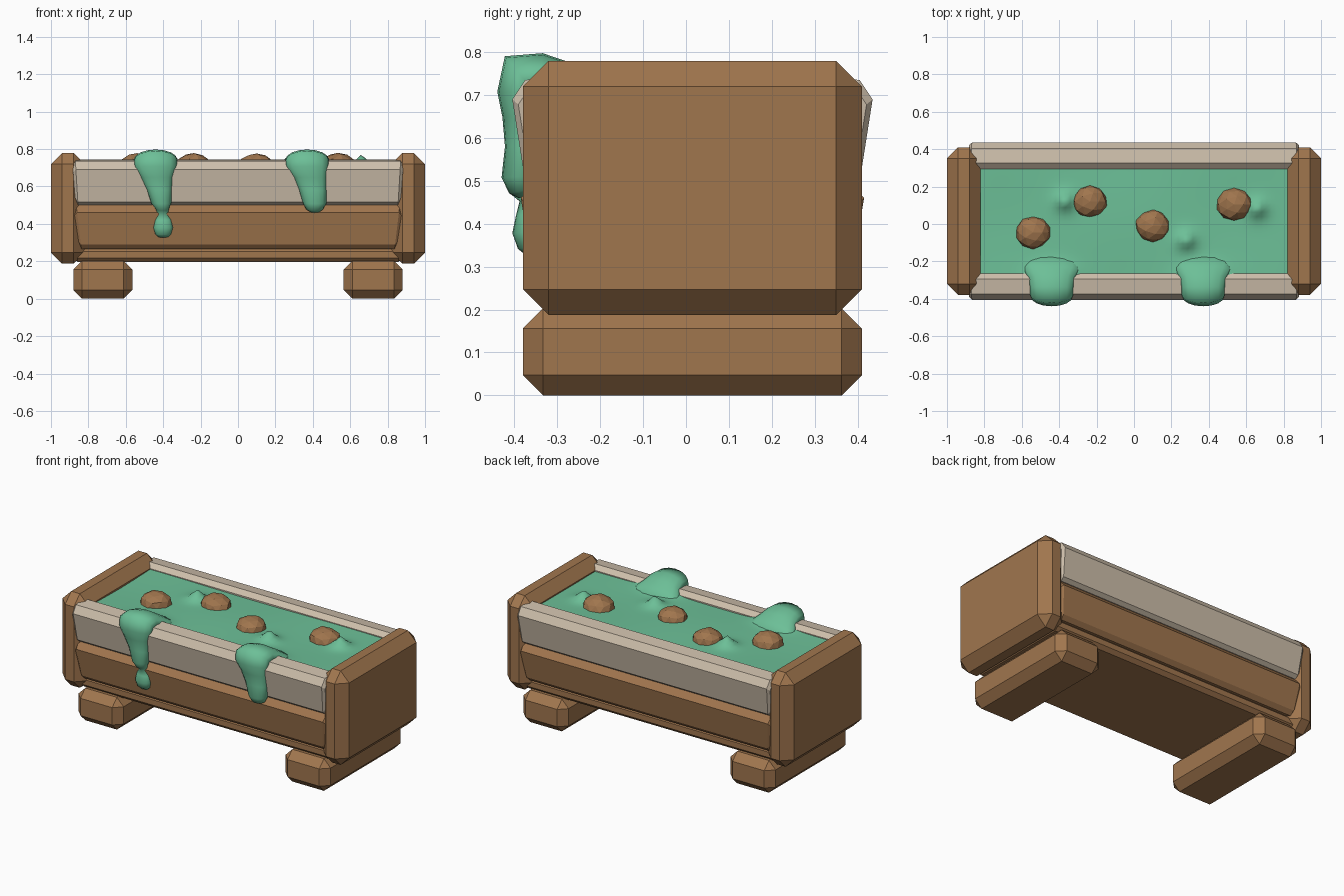
import bpy, bmesh, math, random
from mathutils import Vector

if "Cube" in bpy.data.objects:
    bpy.data.objects.remove(bpy.data.objects["Cube"])
random.seed(4)


def material(name, rgb):
    linear = [(c / 255) ** 2.2 for c in rgb] + [1]
    m = bpy.data.materials.new(name)
    m.use_nodes = True
    m.diffuse_color = linear
    m.node_tree.nodes["Principled BSDF"].inputs["Base Color"].default_value = linear
    return m


wood = material("brown wood", (159, 117, 79))
pale = material("pale grey wood", (204, 189, 169))
slime = material("green slime", (108, 190, 150))


def finish(name, bm, mat, smooth=False):
    bmesh.ops.recalc_face_normals(bm, faces=bm.faces)
    mesh = bpy.data.meshes.new(name)
    bm.to_mesh(mesh)
    bm.free()
    mesh.materials.append(mat)
    if smooth:
        mesh.shade_smooth()
    ob = bpy.data.objects.new(name, mesh)
    bpy.context.collection.objects.link(ob)


def block(name, low, high, chamfer, mat):
    bm = bmesh.new()
    bmesh.ops.create_cube(bm, size=1)
    for v in bm.verts:
        v.co = Vector([(a + b) / 2 + c * (b - a) for a, b, c in zip(low, high, v.co)])
    bmesh.ops.bevel(bm, geom=bm.edges[:], offset=chamfer, segments=1, affect='EDGES')
    finish(name, bm, mat)


def loft(bm, rings):
    rows = [[bm.verts.new(p) for p in ring] for ring in rings]
    n = len(rows[0])
    for a, b in zip(rows, rows[1:]):
        for i in range(n):
            bm.faces.new((a[i], a[(i + 1) % n], b[(i + 1) % n], b[i]))
    bm.faces.new(rows[0])
    bm.faces.new(rows[-1])


# Plank from a (y, z) profile, chamfered at both ends and narrowing downward
def plank(name, profile, half, mat, taper, back):
    if back:
        profile = [(0.03 - y, z) for y, z in profile]
    cy = sum(p[0] for p in profile) / len(profile)
    cz = sum(p[1] for p in profile) / len(profile)
    top = max(p[1] for p in profile)
    rings = []
    for side, inset, shrink in ((-1, 0, 0.8), (-1, 0.015, 1), (1, 0.015, 1), (1, 0, 0.8)):
        rings.append([(side * (half - inset - taper * (top - z)),
                       cy + (y - cy) * shrink, cz + (z - cz) * shrink) for y, z in profile])
    bm = bmesh.new()
    loft(bm, rings)
    finish(name, bm, mat)


# End boards and feet
for side, label in ((-1, "right"), (1, "left")):
    xs = sorted((side * 0.82, side * 1.0))
    block(label + "_end_board", (xs[0], -0.38, 0.187), (xs[1], 0.41, 0.78), 0.06, wood)
    xs = sorted((side * 0.565, side * 0.88))
    block(label + "_foot", (xs[0], -0.38, 0), (xs[1], 0.41, 0.203), 0.047, wood)

# Floor and side planks
block("floor_board", (-0.88, -0.33, 0.197), (0.88, 0.36, 0.275), 0.022, wood)
rail = [(-0.405, 0.69), (-0.375, 0.735), (-0.295, 0.745), (-0.265, 0.72),
        (-0.265, 0.5), (-0.355, 0.5), (-0.378, 0.518)]
lower = [(-0.385, 0.46), (-0.35, 0.5), (-0.25, 0.5), (-0.25, 0.265),
         (-0.335, 0.265), (-0.358, 0.29)]
for label, back in (("front", False), ("back", True)):
    plank(label + "_top_rail", rail, 0.885, pale, 0.06, back)
    plank(label + "_lower_plank", lower, 0.88, wood, 0.12, back)

# Slime surface with small pointed peaks and swells feeding the drips
peaks = [(-0.37, 0.12), (0.28, -0.09), (0.66, 0.08)]
bm = bmesh.new()
bmesh.ops.create_grid(bm, x_segments=64, y_segments=24, size=1)
for v in bm.verts:
    x, y = v.co.x * 0.84, 0.015 + v.co.y * 0.29
    z = 0.713 + 0.005 * math.sin(5 * x + 2) * math.cos(7 * y)
    for px, py in peaks:
        z += 0.066 * math.exp(-(math.hypot(x - px, y - py) / 0.04) ** 1.4)
    for px in (-0.43, 0.37):
        z += 0.05 * math.exp(-((x - px) / 0.11) ** 2 - ((y + 0.29) / 0.07) ** 2)
    v.co = (x, y, z)
finish("slime_surface", bm, slime, True)


# Drip: flattened tube along points of (x, y, z, half width, half thickness)
def drip(name, x0, tail):
    path = [(x0, -0.17, 0.665, 0.17, 0.04), (x0, -0.25, 0.71, 0.15, 0.045),
            (x0, -0.29, 0.73, 0.125, 0.05), (x0, -0.34, 0.745, 0.115, 0.053),
            (x0, -0.38, 0.74, 0.115, 0.066), (x0, -0.388, 0.705, 0.112, 0.052)] + tail
    rings = []
    for i, (x, y, z, w, t) in enumerate(path):
        a, b = path[max(i - 1, 0)], path[min(i + 1, len(path) - 1)]
        along = Vector((0, b[1] - a[1], b[2] - a[2])).normalized()
        out = Vector((1, 0, 0)).cross(along)
        rings.append([Vector((x + w * math.cos(k * math.tau / 16), y, z))
                      + out * t * math.sin(k * math.tau / 16) for k in range(16)])
    bm = bmesh.new()
    loft(bm, rings)
    finish(name, bm, slime, True)


drip("long_drip", -0.44, [
    (-0.435, -0.385, 0.65, 0.088, 0.043), (-0.42, -0.385, 0.58, 0.066, 0.037),
    (-0.41, -0.385, 0.51, 0.053, 0.044), (-0.405, -0.38, 0.48, 0.035, 0.033),
    (-0.402, -0.37, 0.455, 0.03, 0.018), (-0.4, -0.372, 0.42, 0.044, 0.024),
    (-0.4, -0.372, 0.38, 0.052, 0.033), (-0.4, -0.368, 0.345, 0.042, 0.024),
    (-0.4, -0.365, 0.33, 0.026, 0.01)])
drip("short_drip", 0.37, [
    (0.385, -0.385, 0.65, 0.09, 0.043), (0.4, -0.385, 0.58, 0.073, 0.037),
    (0.41, -0.385, 0.51, 0.062, 0.045), (0.41, -0.38, 0.478, 0.045, 0.033),
    (0.41, -0.375, 0.465, 0.025, 0.015)])

# Faceted lumps floating in the slime
for i, (x, y) in enumerate([(-0.54, -0.045), (-0.235, 0.12), (0.1, -0.01), (0.535, 0.105)]):
    bm = bmesh.new()
    bmesh.ops.create_icosphere(bm, subdivisions=2, radius=1)
    for v in bm.verts:
        p = v.co * random.uniform(0.95, 1.04)
        v.co = (x + p.x * 0.094, y + p.y * 0.088, 0.708 + p.z * 0.072)
    finish("lump_%d" % (i + 1), bm, wood)
